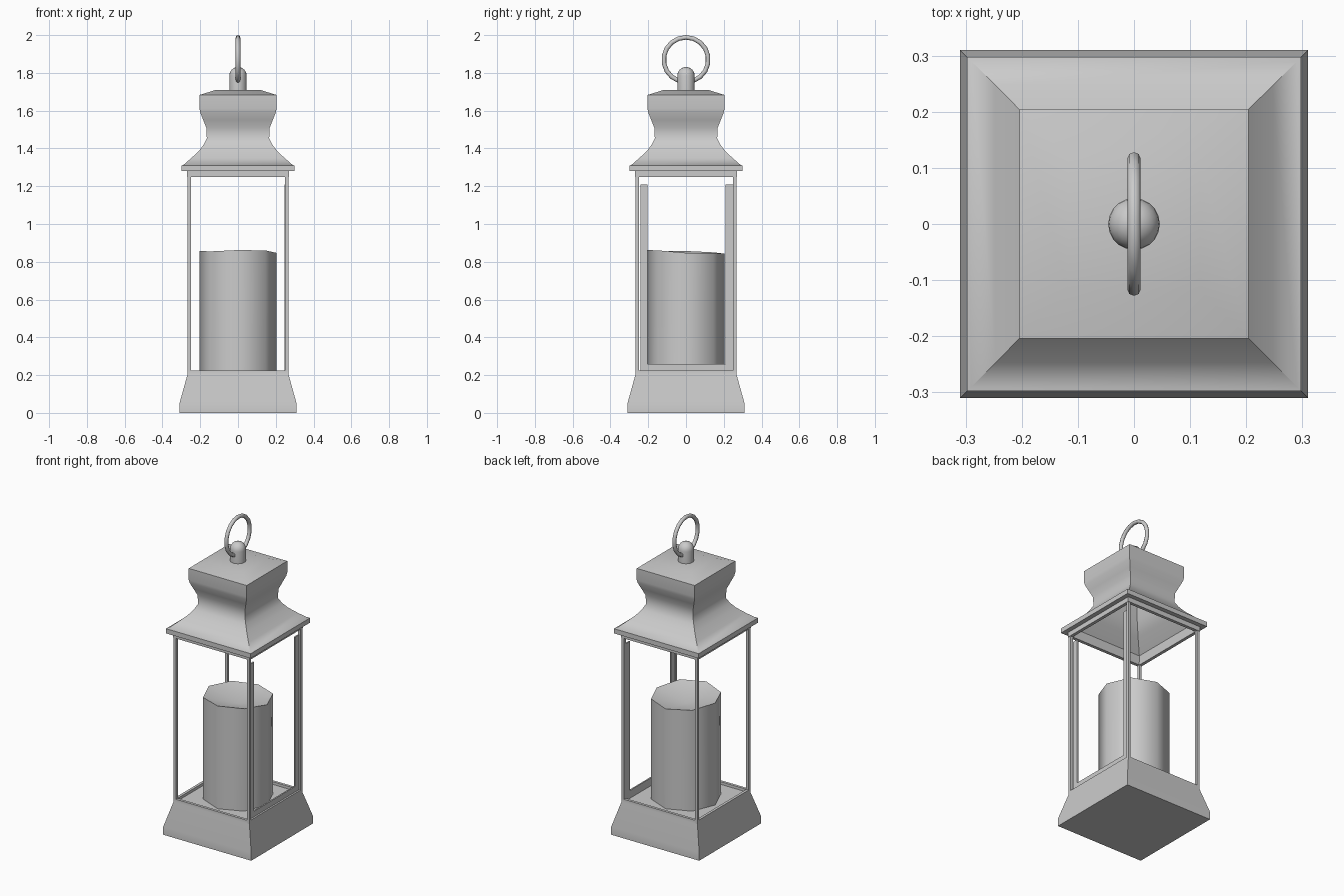
import bpy, bmesh, math
from mathutils import Matrix

if "Cube" in bpy.data.objects:
    bpy.data.objects.remove(bpy.data.objects["Cube"])


def finish(name, bm, smooth=None):
    bmesh.ops.recalc_face_normals(bm, faces=bm.faces)
    me = bpy.data.meshes.new(name)
    bm.to_mesh(me)
    bm.free()
    ob = bpy.data.objects.new(name, me)
    bpy.context.collection.objects.link(ob)
    if smooth:
        bpy.ops.object.select_all(action='DESELECT')
        ob.select_set(True)
        bpy.context.view_layer.objects.active = ob
        bpy.ops.object.shade_smooth_by_angle(angle=math.radians(smooth))
    return ob


def loft(name, profile, sides=4, smooth=None, tops=None, cap=True):
    """Stack rings of (half width or radius, z); four sides gives squares."""
    bm = bmesh.new()
    square = sides == 4
    rings = []
    for r, z in profile:
        rad = r * math.sqrt(2) if square else r
        off = math.pi / 4 if square else 0
        rings.append([bm.verts.new((rad * math.cos(off + 2 * math.pi * i / sides),
                                    rad * math.sin(off + 2 * math.pi * i / sides), z))
                      for i in range(sides)])
    for a, b in zip(rings, rings[1:]):
        for i in range(sides):
            j = (i + 1) % sides
            bm.faces.new((a[i], a[j], b[j], b[i]))
    if cap:
        bm.faces.new(rings[0])
        bm.faces.new(rings[-1])
    return finish(name, bm, smooth)


def box(name, lo, hi):
    bm = bmesh.new()
    bmesh.ops.create_cube(bm, size=1)
    for v in bm.verts:
        v.co = [(l + h) / 2 + c * (h - l) for l, h, c in zip(lo, hi, v.co)]
    return finish(name, bm)


# Flared base with a low rim around a recessed floor
loft("base", [(.31, 0), (.31, .05), (.267, .205), (.267, .225),
              (.25, .225), (.25, .208)], smooth=30)

# Hollow roof: outer skin from inner ceiling down around the eave and up to the cap
loft("roof", [(.15, 1.66), (.15, 1.46), (.19, 1.385), (.25, 1.31), (.25, 1.25),
              (.27, 1.25), (.27, 1.28), (.298, 1.28), (.298, 1.31),
              (.29, 1.312), (.247, 1.349), (.207, 1.387), (.182, 1.42), (.165, 1.453),
              (.168, 1.51), (.184, 1.55), (.2, 1.59), (.204, 1.61),
              (.204, 1.683), (.117, 1.71)], smooth=35)

# Corner posts
for sx in (-1, 1):
    for sy in (-1, 1):
        xs, ys = sorted((sx * .249, sx * .267)), sorted((sy * .249, sy * .267))
        box("corner_post", (xs[0], ys[0], .2), (xs[1], ys[1], 1.27))

# U-shaped pane channel on the right side
for y0, y1 in ((-.24, -.203), (.21, .25)):
    box("channel_stile", (.247, y0, .22), (.256, y1, 1.21))
box("channel_rail", (.247, -.24, .215), (.256, .25, .26))

# Candle: eight sides, uneven melted rim and a sunken top
bm = bmesh.new()
N, R = 8, .205
rim = [.847, .846, .843, .850, .857, .855, .862, .860]
low, high = [], []
for i in range(N):
    c, s = R * math.cos(2 * math.pi * i / N), R * math.sin(2 * math.pi * i / N)
    low.append(bm.verts.new((c, s, .208)))
    high.append(bm.verts.new((c, s, rim[i])))
well = bm.verts.new((0, 0, .80))
for i in range(N):
    j = (i + 1) % N
    bm.faces.new((low[i], low[j], high[j], high[i]))
    bm.faces.new((high[i], high[j], well))
bm.faces.new(low)
finish("candle", bm, 50)

# Domed knob on the cap
r = .046
dome = [(r * math.cos(a), 1.785 + r * math.sin(a))
        for a in (math.pi / 2 * k / 6 for k in range(6))]
loft("knob", [(r, 1.70)] + dome + [(.004, 1.831)], sides=20, smooth=40)

# Carrying ring standing in the y-z plane
bpy.ops.mesh.primitive_torus_add(major_radius=.118, minor_radius=.012,
                                 major_segments=18, minor_segments=8,
                                 location=(0, 0, 1.87), rotation=(0, math.pi / 2, 0))
bpy.context.object.name = "carry_ring"
bpy.ops.object.shade_smooth_by_angle(angle=math.radians(50))
